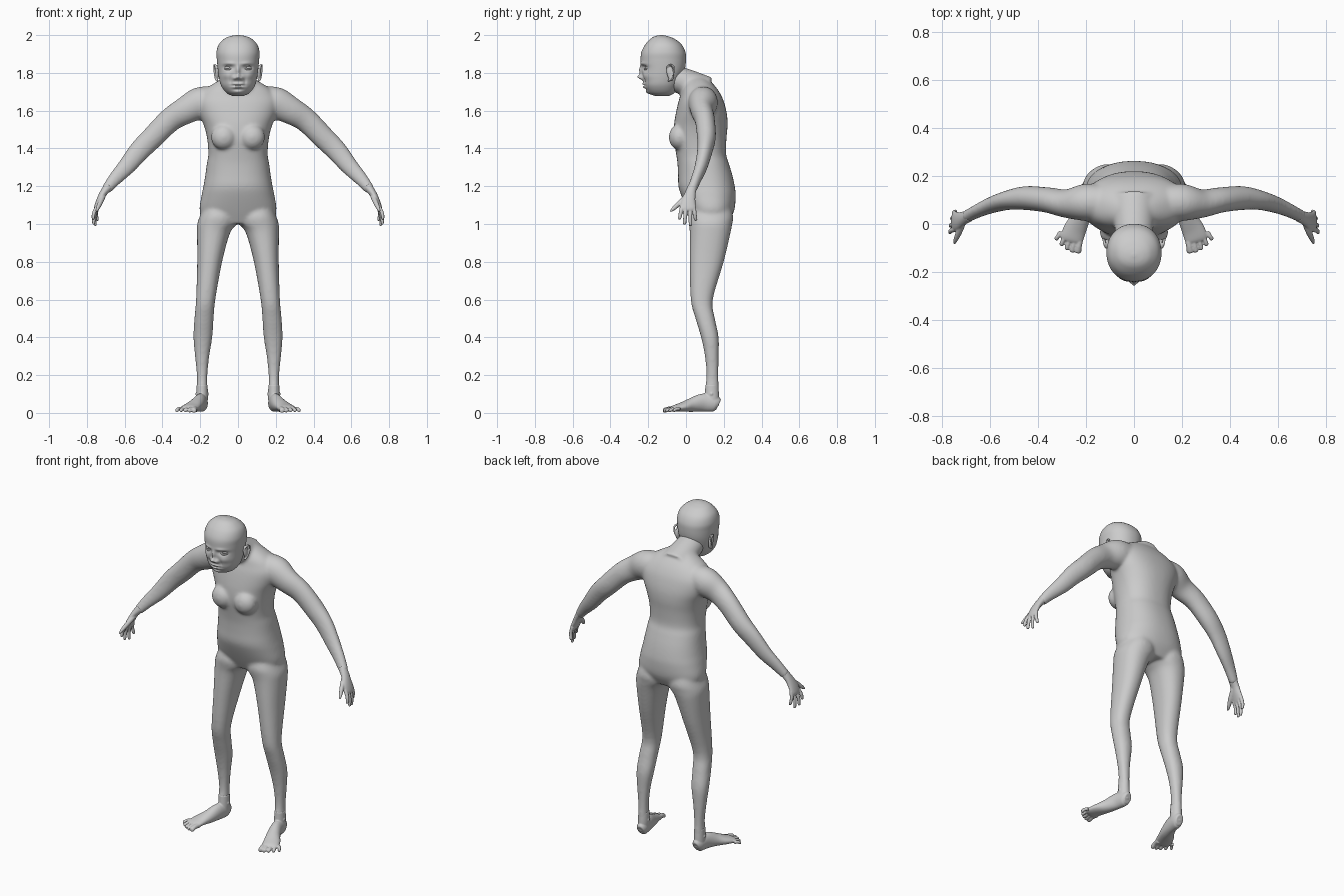
import bpy, bmesh, math
from mathutils import Vector, Matrix


def spline(rows, sub):
    # Catmull-Rom interpolation of every column
    out = []
    for i in range(len(rows) - 1):
        a, b, c, d = (rows[max(i - 1, 0)], rows[i], rows[i + 1], rows[min(i + 2, len(rows) - 1)])
        for k in range(sub):
            t = k / sub
            out.append([0.5 * (2 * q + (r - p) * t + (2 * p - 5 * q + 4 * r - s) * t * t
                               + (3 * q - p - 3 * r + s) * t ** 3) for p, q, r, s in zip(a, b, c, d)])
    return out + [list(rows[-1])]


def tube(bm, rows, ref=(0, 1, 0), flat=False, p=2.0, seg=32, sub=4):
    # rows: x, y, z, radius along ref, radius across ref
    pts = spline(rows, sub)
    rings = []
    for i, (x, y, z, ru, rv) in enumerate(pts):
        t = Vector((0, 0, 1))
        if not flat:
            t = (Vector(pts[min(i + 1, len(pts) - 1)][:3]) - Vector(pts[max(i - 1, 0)][:3])).normalized()
        u = Vector(ref)
        u = (u - t * u.dot(t)).normalized()
        v = t.cross(u)
        ring = []
        for k in range(seg):
            a = 2 * math.pi * k / seg
            c, s = math.cos(a), math.sin(a)
            cu = math.copysign(abs(c) ** (2 / p), c) * ru
            sv = math.copysign(abs(s) ** (2 / p), s) * rv
            ring.append(bm.verts.new(Vector((x, y, z)) + u * cu + v * sv))
        rings.append(ring)
    for a, b in zip(rings, rings[1:]):
        for k in range(seg):
            n = (k + 1) % seg
            bm.faces.new((a[k], a[n], b[n], b[k]))
    bm.faces.new(rings[0][::-1])
    bm.faces.new(rings[-1])


def stack(bm, rows, **kw):
    # rows: z, centre x, half width, front y, back y
    tube(bm, [(cx, (f + b) / 2, z, (b - f) / 2, hw) for z, cx, hw, f, b in rows], flat=True, **kw)


def blob(bm, centre, radii, tilt=0.0):
    m = Matrix.Translation(centre) @ Matrix.Rotation(tilt, 4, 'X') @ Matrix.Diagonal((*radii, 1))
    bmesh.ops.create_uvsphere(bm, u_segments=32, v_segments=20, radius=1, matrix=m)


def mirror_x(bm):
    geo = bmesh.ops.duplicate(bm, geom=bm.verts[:] + bm.edges[:] + bm.faces[:])['geom']
    for v in geo:
        if isinstance(v, bmesh.types.BMVert):
            v.co.x *= -1
    bmesh.ops.reverse_faces(bm, faces=[f for f in geo if isinstance(f, bmesh.types.BMFace)])


def finish(name, bm, voxel=0, smooth=0, mirror=False):
    bmesh.ops.recalc_face_normals(bm, faces=bm.faces)
    for f in bm.faces:
        f.smooth = True
    me = bpy.data.meshes.new(name)
    bm.to_mesh(me)
    bm.free()
    ob = bpy.data.objects.new(name, me)
    bpy.context.collection.objects.link(ob)
    if voxel:
        r = ob.modifiers.new("fuse", 'REMESH')
        r.mode = 'VOXEL'
        r.voxel_size = voxel
        r.use_smooth_shade = True
        s = ob.modifiers.new("soften", 'SMOOTH')
        s.factor = 0.5
        s.iterations = smooth
    if mirror:
        m = ob.modifiers.new("mirror", 'MIRROR')
        m.use_mirror_merge = False
    return ob


# Body: legs, arms and bust mirrored, then torso and neck, fused into one skin
bm = bmesh.new()
stack(bm, [(1.10, .10, .08, .03, .235), (1.04, .105, .098, .012, .25), (1.0, .112, .104, .015, .245),
           (.95, .13, .087, .02, .235), (.8, .15, .066, .02, .2), (.6, .171, .051, .025, .142),
           (.5, .18, .051, .05, .153), (.4, .186, .05, .08, .173), (.3, .19, .038, .1, .173),
           (.2, .19, .028, .108, .172), (.12, .19, .029, .1, .174), (.05, .19, .029, .1, .176)], p=2.2)
tube(bm, [(.12, .09, 1.66, .07, .07), (.20, .09, 1.64, .078, .085), (.28, .085, 1.60, .06, .073),
          (.36, .1, 1.55, .053, .064), (.45, .108, 1.46, .05, .06), (.52, .1, 1.39, .041, .056),
          (.59, .08, 1.305, .034, .047), (.65, .055, 1.24, .028, .037), (.70, .03, 1.18, .026, .027)])
blob(bm, (.075, -.035, 1.46), (.068, .056, .068))
mirror_x(bm)
stack(bm, [(1.0, 0, .17, .045, .22), (1.07, 0, .203, .01, .255), (1.15, 0, .193, -.025, .263),
           (1.2, 0, .183, -.04, .258), (1.26, 0, .173, -.042, .245), (1.32, 0, .165, -.045, .227),
           (1.37, 0, .157, -.052, .212), (1.45, 0, .163, -.065, .214), (1.52, 0, .18, -.064, .22),
           (1.58, 0, .205, -.055, .217), (1.64, 0, .22, -.042, .203), (1.68, 0, .205, -.03, .187),
           (1.72, 0, .165, -.02, .162), (1.76, 0, .10, 0, .125), (1.785, 0, .045, .02, .085)], p=2.3, seg=48)
tube(bm, [(0, .1, 1.70, .10, .085), (0, .02, 1.742, .085, .073), (0, -.06, 1.772, .075, .068),
          (0, -.1, 1.79, .055, .05)], ref=(1, 0, 0))
finish("body", bm, .0075, 14)

# Hands: palm, four fingers, thumb
bm = bmesh.new()
tube(bm, [(.685, .035, 1.20, .024, .025), (.715, .022, 1.16, .029, .019), (.735, .012, 1.12, .038, .017),
          (.75, .01, 1.085, .04, .013), (.755, .01, 1.07, .03, .008)])
for y0, tip in [(-.021, (.769, -.035, 1.025)), (0, (.766, -.008, .997)),
                (.021, (.757, .024, .99)), (.041, (.745, .052, 1.017))]:
    base, tip = Vector((.744, y0, 1.095)), Vector(tip)
    mid = base.lerp(tip, .5) + Vector((.006, 0, 0))
    tube(bm, [(*base, .011, .011), (*mid, .010, .010), (*base.lerp(tip, .93), .009, .008),
              (*tip, .004, .004)], seg=16)
tube(bm, [(.713, .01, 1.15, .014, .014), (.728, -.03, 1.115, .014, .013), (.742, -.062, 1.085, .011, .010),
          (.750, -.082, 1.067, .005, .005)], ref=(0, 0, 1), seg=16)
finish("hands", bm, .0035, 3, mirror=True)

# Feet: sole and instep, heel and ankle, five toes
bm = bmesh.new()
tube(bm, [(.188, .172, .042, .03, .022), (.19, .15, .05, .044, .031), (.2, .09, .054, .048, .033),
          (.22, .03, .042, .037, .039), (.245, -.02, .031, .025, .047), (.26, -.06, .024, .017, .048),
          (.265, -.075, .022, .01, .04)], ref=(0, 0, 1))
tube(bm, [(.19, .137, .15, .034, .029), (.19, .137, .09, .038, .031), (.192, .135, .04, .04, .03)])
blob(bm, (.19, .135, .1), (.036, .016, .018))
for k in range(5):
    f = k / 4
    base = Vector((.225 + .08 * f, -.055 + .022 * f, .022))
    tip = Vector((.235 + .092 * f, -.122 + .055 * f * f, .012))
    r = .0155 - .005 * f ** .5
    tube(bm, [(*base, r, r), (*(base.lerp(tip, .5) + Vector((0, 0, .004))), r * .85, r * .85),
              (*base.lerp(tip, .9), r * .8, r * .95), (*tip, r * .4, r * .5)], seg=16)
finish("feet", bm, .0035, 3, mirror=True)

# Head: smooth loft, then soft pushes along y shape the face
bm = bmesh.new()
stack(bm, [(1.678, 0, .03, -.165, -.09), (1.695, 0, .062, -.2, -.06), (1.73, 0, .088, -.222, -.04),
           (1.77, 0, .1, -.228, -.025), (1.82, 0, .107, -.235, -.006), (1.87, 0, .112, -.24, 0),
           (1.91, 0, .114, -.236, -.003), (1.95, 0, .102, -.216, -.023), (1.98, 0, .073, -.188, -.06),
           (1.994, 0, .043, -.165, -.095), (2.0, 0, .008, -.137, -.123)], p=2.15, seg=160, sub=11)
pushes = [(.045, 1.848, .03, .010, -.007), (.05, 1.829, .024, .014, .015),      # brow, eye socket
          (0, 1.812, .010, .025, -.014), (0, 1.778, .013, .013, -.026),          # nose bridge, tip
          (.018, 1.772, .010, .010, -.014), (.062, 1.785, .025, .020, -.007),    # nostril, cheek
          (.038, 1.756, .008, .020, .005), (.010, 1.742, .020, .006, -.007),     # fold, upper lip
          (0, 1.733, .032, .004, .006), (0, 1.724, .022, .006, -.010),           # mouth, lower lip
          (0, 1.712, .030, .006, .004), (0, 1.697, .025, .012, -.008)]           # chin crease, chin
for v in bm.verts:
    x, y, z = v.co
    if y < -.13:
        for cx, cz, rx, rz, d in pushes:
            w = math.exp(-((abs(x) - cx) / rx) ** 2 - ((z - cz) / rz) ** 2)
            v.co.y += d * w * min(1, (-.13 - y) / .04)
finish("head", bm)

# Eyes and eyelids
bm = bmesh.new()
blob(bm, (.051, -.197, 1.829), (.023, .018, .012))
finish("eyes", bm, mirror=True)
bm = bmesh.new()
for mid in (1.842, 1.818):
    tube(bm, [(.027, -.214, 1.828, .003, .003), (.040, -.219, (mid * 3 + 1.828) / 4, .004, .004),
              (.053, -.218, mid, .004, .004), (.066, -.208, (mid * 3 + 1.828) / 4, .004, .004),
              (.077, -.196, 1.828, .003, .003)], ref=(0, 0, 1), seg=12)
finish("eyelids", bm, mirror=True)

# Ears: flat shell, rim and lobe
bm = bmesh.new()
blob(bm, (.111, -.083, 1.80), (.011, .019, .042), .2)
tube(bm, [(.108, -.1, 1.81, .005, .005), (.117, -.097, 1.833, .006, .005), (.123, -.08, 1.842, .006, .005),
          (.126, -.065, 1.828, .006, .005), (.122, -.068, 1.795, .006, .005), (.114, -.085, 1.765, .008, .006),
          (.107, -.094, 1.758, .006, .005)], ref=(1, 0, 0), seg=12)
finish("ears", bm, .003, 3, mirror=True)
